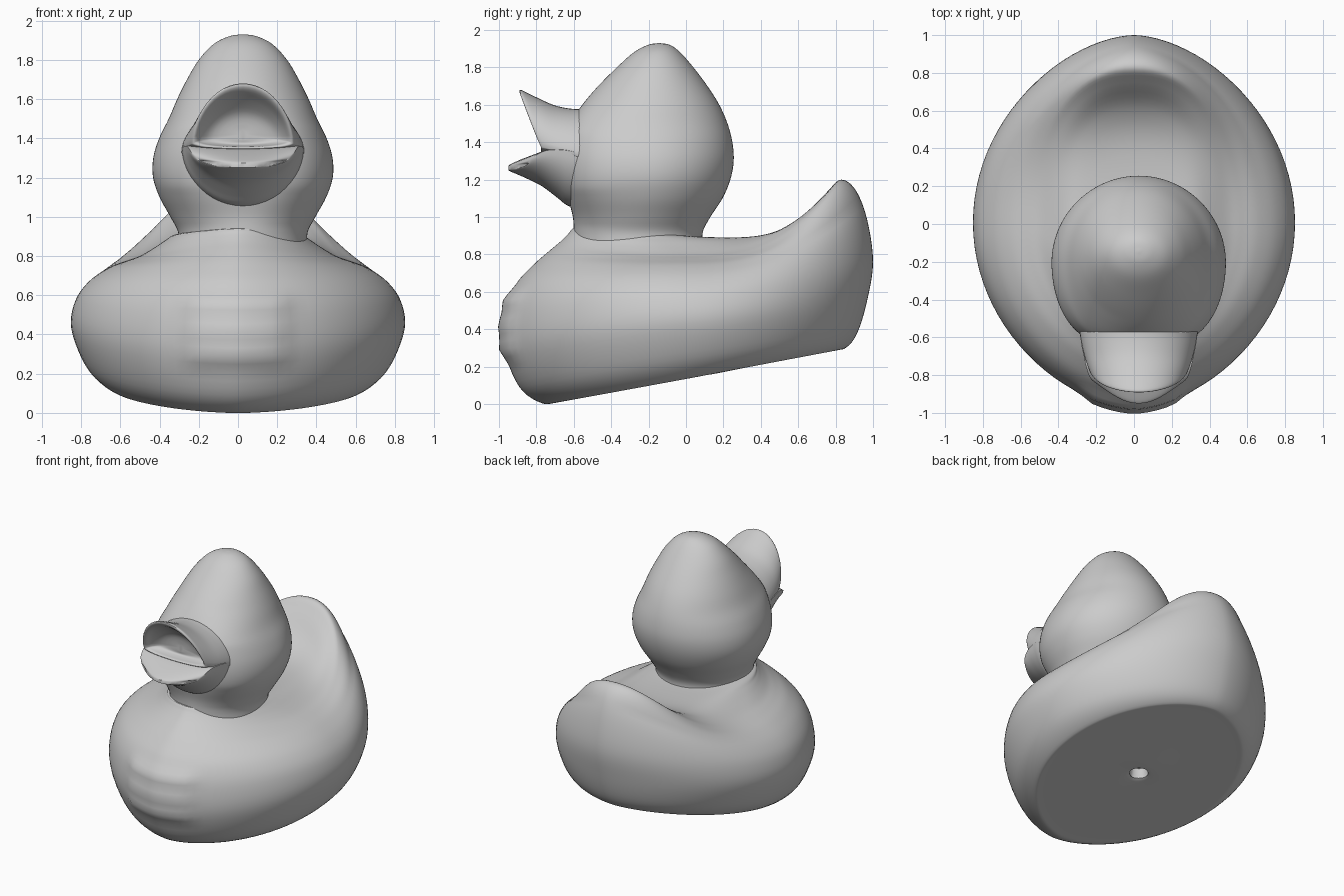
import bpy, bmesh, math

SEGS = 96
HEAD_X = 0.025   # head sits slightly off the centre line


def spline(rows, steps):
    """Smooth (Catmull-Rom) interpolation between key rings."""
    out = []
    for i in range(len(rows) - 1):
        quad = (rows[max(i - 1, 0)], rows[i], rows[i + 1], rows[min(i + 2, len(rows) - 1)])
        for k in range(steps):
            t = k / steps
            out.append([0.5 * (2 * b + (c - a) * t + (2 * a - 5 * b + 4 * c - d) * t * t
                               + (3 * b - a - 3 * c + d) * t ** 3) for a, b, c, d in zip(*quad)])
    out.append(list(rows[-1]))
    return out


def loft(name, rows, point, steps=5, segs=SEGS):
    """Skin rings of points and close both ends with strips."""
    bm = bmesh.new()
    rings = [[bm.verts.new(point(r, 2 * math.pi * j / segs)) for j in range(segs)]
             for r in spline(rows, steps)]
    for a, b in zip(rings, rings[1:]):
        for j in range(segs):
            n = (j + 1) % segs
            bm.faces.new((a[j], a[n], b[n], b[j]))
    for r in (rings[0], rings[-1]):
        for j in range(segs // 2):
            corners = (r[j], r[j + 1], r[-j - 1], r[-j])
            bm.faces.new(list(dict.fromkeys(corners)))
    bmesh.ops.recalc_face_normals(bm, faces=bm.faces)
    mesh = bpy.data.meshes.new(name)
    bm.to_mesh(mesh)
    bm.free()
    obj = bpy.data.objects.new(name, mesh)
    bpy.context.collection.objects.link(obj)
    bpy.ops.object.select_all(action='DESELECT')
    obj.select_set(True)
    bpy.context.view_layer.objects.active = obj
    bpy.ops.object.shade_smooth_by_angle(angle=math.radians(50))
    return obj


def egg(row, t, front=0.15, back=0.15):
    """Egg-shaped ring: front, widest and back y, half width, front/side/back z, z falloff.
    front and back set how pointed (+) or square (-) each half is."""
    yf, yc, yb, w, zf, zs, zb, p = row
    c, s = math.cos(t), math.sin(t)
    y = yc - (yc - yf) * c if c > 0 else yc - (yb - yc) * c
    z = zs + ((zf if c > 0 else zb) - zs) * abs(c) ** p
    x = math.copysign(w * abs(s) ** (1 + (front if c > 0 else back)), s)
    return [x, y, max(z, 0)]


def fade(v, lo, hi, soft=0.05):
    return max(0, min(1, (v - lo) / soft, (hi - v) / soft))


# Body, with a softly banded raised patch on the chest
def body_point(row, t):
    square = min(1, max(0, (0.70 - row[3]) / 0.15)) * (row[5] > 0.6)   # broad tail rim
    x, y, z = egg(row, t, 0.18, 0.15 - 0.3 * square)
    if y < -0.5:
        bands = 0.85 + 0.15 * math.cos((z - 0.28) * 2 * math.pi / 0.14)
        y -= 0.03 * bands * fade(x, -0.3, 0.29, 0.08) * fade(z, 0.21, 0.64, 0.08)
    return x, y, z


loft("body", [
    (-0.01, 0.05, 0.10, 0.06, 0.22, 0.22, 0.22, 1),       # hole in the base
    (-0.02, 0.05, 0.12, 0.07, 0.16, 0.165, 0.17, 1),
    (-0.04, 0.05, 0.14, 0.09, 0.135, 0.148, 0.16, 1),
    (-0.35, 0.05, 0.45, 0.34, 0.075, 0.148, 0.222, 1),    # slanted flat base
    (-0.67, 0.05, 0.78, 0.60, 0.014, 0.145, 0.284, 1),
    (-0.77, 0.05, 0.86, 0.68, 0.005, 0.155, 0.305, 1),
    (-0.89, 0.03, 0.92, 0.78, 0.09, 0.25, 0.39, 1.1),     # sides
    (-0.97, 0.01, 0.97, 0.85, 0.29, 0.43, 0.56, 1.3),
    (-0.965, 0.0, 1.0, 0.83, 0.49, 0.57, 0.76, 1.6),
    (-0.91, 0.0, 0.97, 0.76, 0.64, 0.67, 0.98, 2.0),
    (-0.81, 0.0, 0.91, 0.66, 0.75, 0.74, 1.14, 2.4),
    (-0.73, 0.0, 0.83, 0.57, 0.82, 0.775, 1.20, 2.7),     # tail rim
    (-0.67, -0.04, 0.75, 0.50, 0.87, 0.80, 1.13, 2.7),
    (-0.63, -0.10, 0.61, 0.43, 0.91, 0.84, 0.98, 2.6),
    (-0.61, -0.17, 0.42, 0.37, 0.935, 0.88, 0.90, 2.4),   # hollow behind the neck
    (-0.59, -0.24, 0.10, 0.32, 0.94, 0.91, 0.89, 2),
    (-0.45, -0.25, -0.05, 0.2, 0.94, 0.93, 0.91, 2),
], body_point)


# Head and neck: fuller at the front where the beak grows out
def head_point(row, t):
    z = row[5]
    x, y, z = egg(row, t, -0.36 * fade(z, 0.95, 1.65, 0.2), 0)
    return x + HEAD_X, y, z


head_rows = [   # z, front y, back y, half width
    (0.84, -0.60, 0.09, 0.33), (0.92, -0.60, 0.09, 0.33), (1.0, -0.605, 0.13, 0.37),
    (1.1, -0.63, 0.195, 0.425), (1.2, -0.65, 0.237, 0.458), (1.3, -0.655, 0.255, 0.457),
    (1.4, -0.645, 0.248, 0.427), (1.5, -0.62, 0.222, 0.378), (1.6, -0.555, 0.178, 0.335),
    (1.7, -0.47, 0.115, 0.285), (1.8, -0.37, 0.04, 0.225), (1.88, -0.28, -0.03, 0.15),
    (1.92, -0.205, -0.085, 0.07), (1.93, -0.15, -0.14, 0.005)]
loft("head", [(f, (f + b) / 2, b, w, z, z, z, 1) for z, f, b, w in head_rows], head_point)


# Upper beak: base y, top y, half width, base z, height
def upper_point(row, t):
    yb, yt, w, z0, h = row
    up = max(0, math.sin(t))
    z = z0 + h * up ** 1.1 + 0.03 * min(0, math.sin(t))
    return HEAD_X + w * math.cos(t), yb + (yt - yb) * up, z


loft("upper_beak", [
    (-0.40, -0.40, 0.32, 1.31, 0.24),
    (-0.55, -0.54, 0.315, 1.32, 0.255),
    (-0.62, -0.62, 0.305, 1.34, 0.24),
    (-0.69, -0.71, 0.29, 1.355, 0.245),
    (-0.75, -0.82, 0.27, 1.37, 0.28),
    (-0.775, -0.885, 0.255, 1.375, 0.305),    # lip
    (-0.77, -0.88, 0.235, 1.385, 0.265),
    (-0.74, -0.80, 0.21, 1.39, 0.20),         # hollow underside
    (-0.71, -0.73, 0.15, 1.40, 0.12),
    (-0.71, -0.71, 0.02, 1.42, 0.02),
], upper_point, steps=4, segs=48)


# Lower beak: y, sweep back at the sides, half width, top z, depth
def lower_point(row, t):
    y, sweep, w, z0, d = row
    c, s = math.cos(t), math.sin(t)
    z = z0 + (0.012 if s > 0 else d) * s + 0.02 * c * c
    return HEAD_X + w * c, y + sweep * c * c, z


loft("lower_beak", [
    (-0.42, 0.0, 0.31, 1.30, 0.20),
    (-0.56, 0.0, 0.31, 1.32, 0.27),
    (-0.63, 0.0, 0.305, 1.335, 0.275),
    (-0.69, 0.01, 0.295, 1.34, 0.235),
    (-0.77, 0.02, 0.28, 1.335, 0.17),
    (-0.86, 0.05, 0.26, 1.305, 0.095),
    (-0.93, 0.09, 0.23, 1.275, 0.035),
    (-0.95, 0.11, 0.21, 1.262, 0.012),
], lower_point, steps=4, segs=48)
